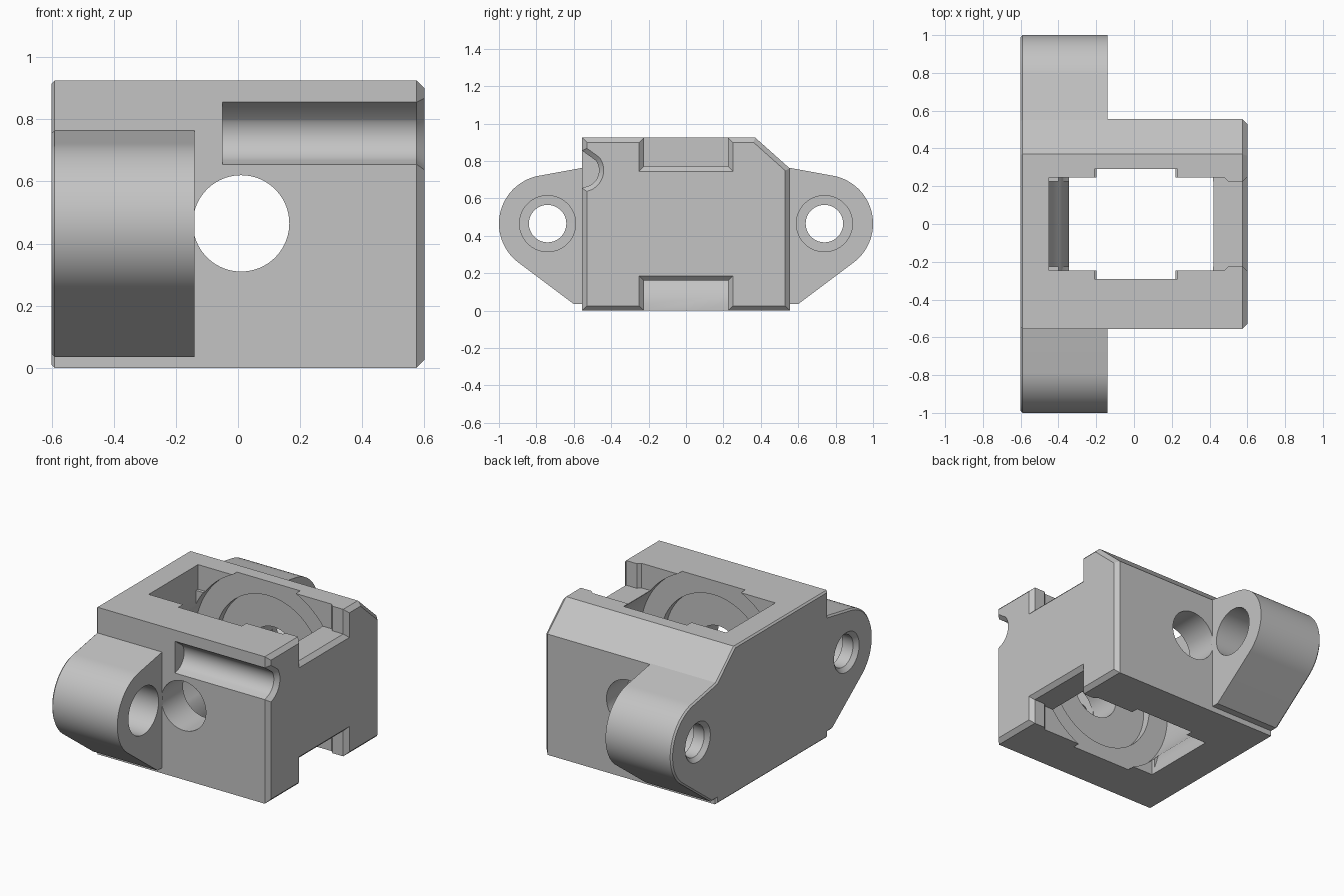
import bpy, bmesh, math
from mathutils import Vector

cube = bpy.data.objects.get("Cube")
if cube:
    bpy.data.objects.remove(cube, do_unlink=True)

grey = bpy.data.materials.new("plain grey")
grey.use_nodes = True
grey.diffuse_color = (0.55, 0.55, 0.55, 1)
grey.node_tree.nodes["Principled BSDF"].inputs["Base Color"].default_value = (0.55, 0.55, 0.55, 1)

AXES = {"x": lambda t, u, v: (t, u, v),
        "y": lambda t, u, v: (u, t, v),
        "z": lambda t, u, v: (u, v, t)}


def loft(name, axis, sections):
    """Solid through matching outlines, given as (position, points) along an axis."""
    bm = bmesh.new()
    rings = [[bm.verts.new(AXES[axis](t, u, v)) for u, v in pts] for t, pts in sections]
    n = len(rings[0])
    for a, b in zip(rings, rings[1:]):
        for i in range(n):
            j = (i + 1) % n
            bm.faces.new((a[i], a[j], b[j], b[i]))
    bm.faces.new(rings[0])
    bm.faces.new(rings[-1])
    bmesh.ops.recalc_face_normals(bm, faces=bm.faces)
    mesh = bpy.data.meshes.new(name)
    bm.to_mesh(mesh)
    bm.free()
    mesh.materials.append(grey)
    obj = bpy.data.objects.new(name, mesh)
    bpy.context.collection.objects.link(obj)
    return obj


def arc(cu, cv, r, start=0, end=360, steps=64):
    angles = [math.radians(start + (end - start) * i / steps) for i in range(steps + (end - start < 360))]
    return [(cu + r * math.cos(a), cv + r * math.sin(a)) for a in angles]


def rect(u0, u1, v0, v1):
    return [(u0, v0), (u1, v0), (u1, v1), (u0, v1)]


def inset(pts, d):
    """Move every edge of a counter-clockwise outline inward by d."""
    out = []
    for i, p in enumerate(pts):
        p = Vector(p)
        e1 = (p - Vector(pts[i - 1])).normalized()
        e2 = (Vector(pts[(i + 1) % len(pts)]) - p).normalized()
        n1, n2 = Vector((-e1.y, e1.x)), Vector((-e2.y, e2.x))
        out.append(tuple(p + (n1 + n2) * d / (1 + n1.dot(n2))))
    return out


def cut(target, cutter):
    cutter.hide_render = True
    mod = target.modifiers.new("cut", "BOOLEAN")
    mod.operation, mod.solver, mod.object = "DIFFERENCE", "EXACT", cutter
    bpy.context.view_layer.objects.active = target
    bpy.ops.object.modifier_apply(modifier=mod.name)
    bpy.data.objects.remove(cutter, do_unlink=True)


def smooth(obj):
    bpy.ops.object.select_all(action="DESELECT")
    obj.select_set(True)
    bpy.context.view_layer.objects.active = obj
    bpy.ops.object.shade_smooth_by_angle(angle=math.radians(25))


# Housing block with chamfered ends and a sloped rear top edge
outline = [(-0.555, 0), (0.555, 0), (0.555, 0.76), (0.37, 0.925), (-0.555, 0.925)]
housing = loft("housing", "x", [(-0.6, inset(outline, 0.01)), (-0.59, outline),
                                (0.575, outline), (0.6, inset(outline, 0.025))])

# Wheel cavity with a curved left wall
CX, CZ = 0.01, 0.465
wall = [(-0.45 + 0.105 * (1 - i / 12) ** 2, 0.035 + 0.6 * i / 12) for i in range(13)]
cavity = [(-0.345, -0.1), (0.42, -0.1), (0.42, 1.1), (-0.45, 1.1)] + wall[::-1]
cut(housing, loft("cavity_cutter", "y", [(-0.225, cavity), (0.225, cavity)]))

# Wider mouths at the top and bottom
for left, z0, z1 in ((-0.45, 0.77, 1.1), (-0.345, -0.1, 0.16)):
    mouth = [(left, -0.245), (0.48, -0.245), (0.5, -0.225), (0.5, 0.225), (0.48, 0.245), (left, 0.245)]
    cut(housing, loft("mouth_cutter", "z", [(z0, mouth), (z1, mouth)]))

# Notches through the right wall, flared at the outside
for z0, z1 in ((0.77, 1.1), (-0.1, 0.16)):
    notch = rect(-0.225, 0.225, z0, z1)
    cut(housing, loft("notch_cutter", "x", [(0.4, notch), (0.575, notch),
                                            (0.61, inset(notch, -0.035))]))

# Stepped round recesses and the cross bore
for radius, depth in ((0.51, 0.29), (0.37, 0.34), (0.155, 0.8)):
    ring = arc(CX, CZ, radius, steps=96)
    cut(housing, loft("recess_cutter", "y", [(-depth, ring), (depth, ring)]))

# Rounded groove along the front face
groove = [(-0.6, 0.655), (-0.555, 0.655)] + arc(-0.555, 0.75, 0.09, -65, 35, 14) + [(-0.555, 0.855), (-0.6, 0.855)]
cut(housing, loft("groove_cutter", "x", [(-0.05, groove), (0.575, groove),
                                         (0.61, inset(groove, -0.035))]))
smooth(housing)

# Mounting ears at the front and back, with counterbored holes
for side, name in ((-1, "front_ear"), (1, "rear_ear")):
    profile = [(0.545, 0.765), (0.545, 0.035), (0.6, 0.035)] + arc(0.74, CZ, 0.26, -53, 80, 40)
    small = [(0.545, 0.755), (0.545, 0.045), (0.598, 0.045)] + arc(0.74, CZ, 0.25, -53, 80, 40)
    ear = loft(name, "x", [(x, [(side * u, v) for u, v in pts])
                           for x, pts in ((-0.6, small), (-0.59, profile), (-0.14, profile))])
    hole = [(x, arc(side * 0.74, CZ, r)) for x, r in
            ((-0.63, 0.155), (-0.575, 0.1), (-0.5, 0.1), (-0.499, 0.15), (-0.1, 0.15))]
    cut(ear, loft("hole_cutter", "x", hole))
    smooth(ear)
